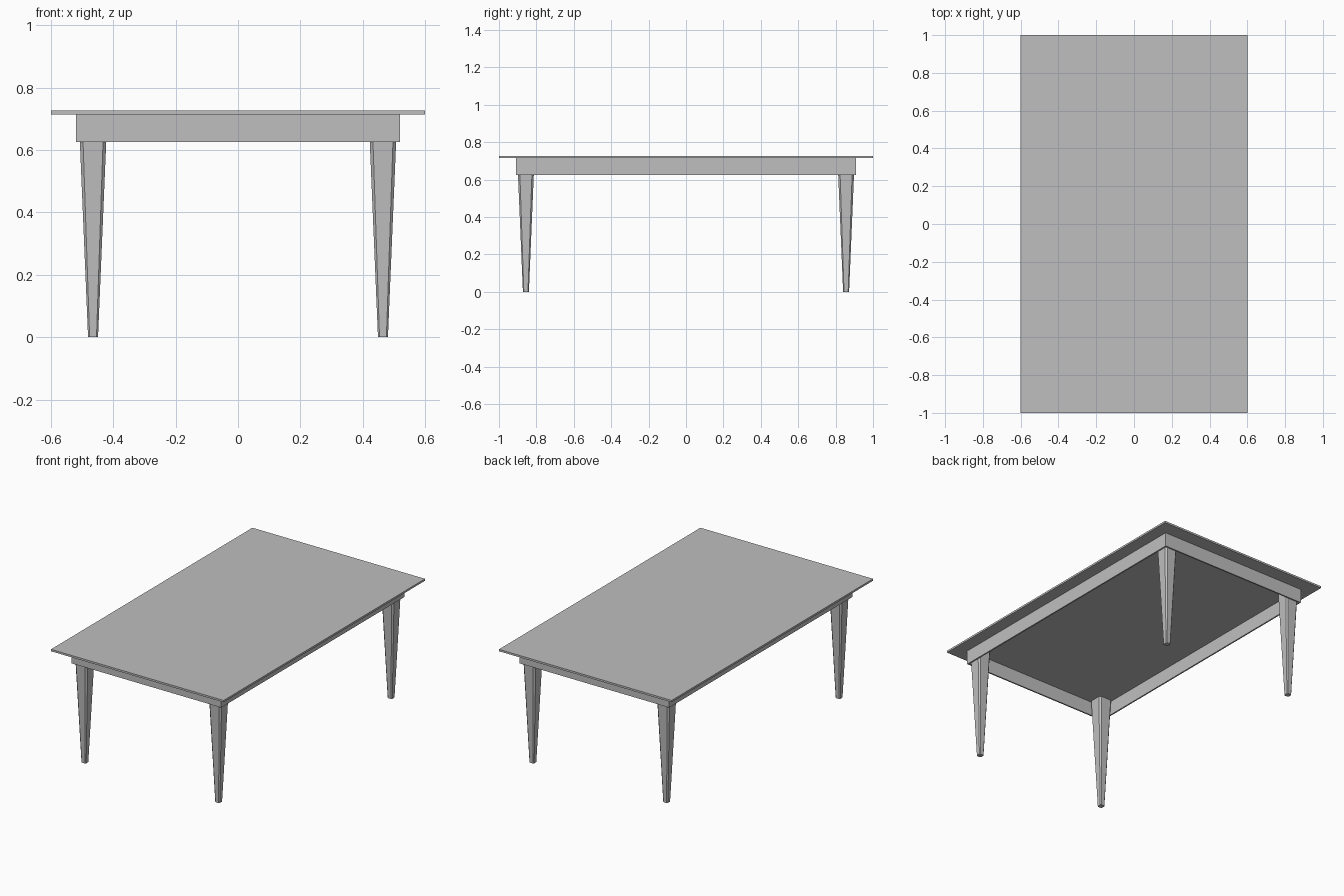
import bpy
import bmesh

if "Cube" in bpy.data.objects:
    bpy.data.objects.remove(bpy.data.objects["Cube"], do_unlink=True)

grey = bpy.data.materials.new("plain_grey")
grey.use_nodes = True
colour = (0.52, 0.52, 0.52, 1)
grey.diffuse_color = colour
grey.node_tree.nodes["Principled BSDF"].inputs["Base Color"].default_value = colour

TOP_UNDER, TOP_UPPER = 0.715, 0.727
APRON_LOW, APRON_X, APRON_Y, BOARD = 0.626, 0.52, 0.91, 0.009
LEG_X, LEG_Y = 0.465, 0.856


def make_object(name, bm):
    bmesh.ops.recalc_face_normals(bm, faces=bm.faces)
    mesh = bpy.data.meshes.new(name)
    bm.to_mesh(mesh)
    bm.free()
    mesh.materials.append(grey)
    obj = bpy.data.objects.new(name, mesh)
    bpy.context.collection.objects.link(obj)
    return obj


def loft(name, lower, upper, z0, z1):
    """Join two matching outlines into a closed solid."""
    bm = bmesh.new()
    a = [bm.verts.new((x, y, z0)) for x, y in lower]
    b = [bm.verts.new((x, y, z1)) for x, y in upper]
    bm.faces.new(a[::-1])
    bm.faces.new(b)
    for i in range(len(a)):
        j = (i + 1) % len(a)
        bm.faces.new((a[i], a[j], b[j], b[i]))
    return make_object(name, bm)


def rectangle(x, y):
    return [(-x, -y), (x, -y), (x, y), (-x, y)]


def chamfered_square(r, c):
    k = r - c
    return [(-k, -r), (k, -r), (r, -k), (r, k), (k, r), (-k, r), (-r, k), (-r, -k)]


# Table top
loft("table_top", rectangle(0.6, 1), rectangle(0.6, 1), TOP_UNDER, TOP_UPPER)

# Hollow apron frame with mitred corners
bm = bmesh.new()
outlines = (rectangle(APRON_X, APRON_Y), rectangle(APRON_X - BOARD, APRON_Y - BOARD))
rings = [[bm.verts.new((x, y, z)) for x, y in outline]
         for outline, z in ((outlines[0], APRON_LOW), (outlines[0], TOP_UNDER),
                            (outlines[1], TOP_UNDER), (outlines[1], APRON_LOW))]
for r in range(4):
    a, b = rings[r], rings[(r + 1) % 4]
    for i in range(4):
        j = (i + 1) % 4
        bm.faces.new((a[i], a[j], b[j], b[i]))
make_object("apron", bm)

# Tapered legs with chamfered corners, running up behind the apron
for end, sy in (("front", -1), ("back", 1)):
    for side, sx in (("left", 1), ("right", -1)):
        leg = loft(f"{end}_{side}_leg", chamfered_square(0.016, 0.005),
                   chamfered_square(0.046, 0.011), 0, TOP_UNDER)
        leg.location = (sx * LEG_X, sy * LEG_Y, 0)
